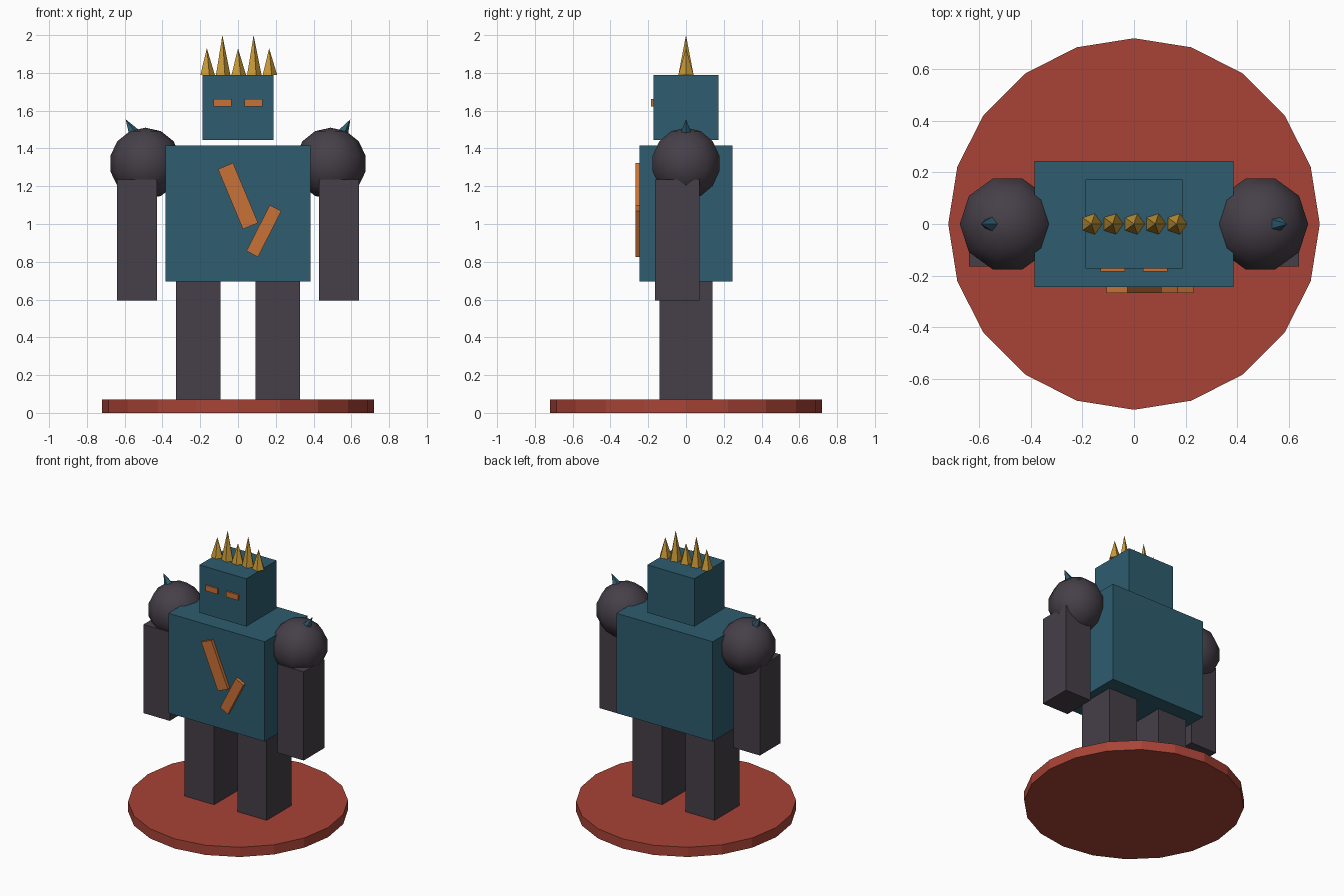
import bpy
import bmesh
from math import sin, cos, pi, radians
from mathutils import Matrix

default = bpy.data.objects.get("Cube")
if default:
    bpy.data.objects.remove(default, do_unlink=True)


def material(name, rgb):
    """Flat material from 0-255 display values, stored as linear."""
    linear = [((c / 255 + 0.055) / 1.055) ** 2.4 for c in rgb] + [1.0]
    mat = bpy.data.materials.new(name)
    mat.use_nodes = True
    mat.diffuse_color = linear
    mat.node_tree.nodes["Principled BSDF"].inputs["Base Color"].default_value = linear
    return mat


teal = material("teal", (46, 92, 110))
charcoal = material("charcoal", (70, 63, 72))
red = material("brick_red", (168, 67, 54))
orange = material("orange", (200, 114, 55))
gold = material("gold", (200, 153, 55))


def finish(name, bm, mat, loc, tilt=0.0):
    bmesh.ops.recalc_face_normals(bm, faces=bm.faces)
    mesh = bpy.data.meshes.new(name)
    bm.to_mesh(mesh)
    bm.free()
    mesh.materials.append(mat)
    obj = bpy.data.objects.new(name, mesh)
    obj.location = loc
    obj.rotation_euler.y = tilt
    bpy.context.collection.objects.link(obj)
    return obj


def box(name, size, loc, mat, tilt=0.0):
    bm = bmesh.new()
    bmesh.ops.create_cube(bm, size=1, matrix=Matrix.Diagonal((*size, 1)))
    return finish(name, bm, mat, loc, tilt)


def revolve(name, profile, sides, loc, mat, tilt=0.0):
    """Turn (radius, height) points about z, first corner on +x."""
    bm = bmesh.new()
    rings = []
    for r, z in profile:
        count = sides if r > 0 else 1
        rings.append([bm.verts.new((r * cos(2 * pi * i / sides), r * sin(2 * pi * i / sides), z))
                      for i in range(count)])
    for low, high in zip(rings, rings[1:]):
        for i in range(sides):
            j = (i + 1) % sides
            corners = [low[i % len(low)], low[j % len(low)],
                       high[j % len(high)], high[i % len(high)]]
            bm.faces.new(list(dict.fromkeys(corners)))
    for ring in (rings[0], rings[-1]):
        if len(ring) > 1:
            bm.faces.new(ring)
    return finish(name, bm, mat, loc, tilt)


# Stand, body and head
revolve("round_base", [(0.72, 0), (0.72, 0.07)], 20, (0, 0, 0), red)
box("torso", (0.77, 0.49, 0.72), (0, 0, 1.055), teal)
box("head", (0.375, 0.346, 0.345), (0, 0, 1.617), teal)

# Limbs, shoulders and eyes on both sides
rings = 7
ball = [(0.19 * sin(pi * k / rings) if 0 < k < rings else 0, -0.19 * cos(pi * k / rings))
        for k in range(rings + 1)]
for side, s in (("left", 1), ("right", -1)):
    box(f"{side}_leg", (0.235, 0.28, 0.63), (s * 0.21, 0, 0.385), charcoal)
    box(f"{side}_arm", (0.21, 0.235, 0.64), (s * 0.535, -0.047, 0.915), charcoal)
    shoulder = revolve(f"{side}_shoulder", ball, 10, (s * 0.49, 0, 1.32), charcoal)
    shoulder.data.shade_smooth()
    revolve(f"{side}_shoulder_spike", [(0.05, 0), (0, 0.13)], 5,
            (s * 0.53, 0, 1.442), teal, s * radians(30))
    box(f"{side}_eye", (0.095, 0.02, 0.04), (s * 0.083, -0.175, 1.642), orange)

# Chest slashes
box("long_chest_slash", (0.087, 0.03, 0.344), (0, -0.253, 1.148), orange, radians(-22.6))
box("short_chest_slash", (0.069, 0.03, 0.273), (0.137, -0.253, 0.963), orange, radians(27))

# Crown spikes, alternating short and tall
for i in range(5):
    height = 0.21 if i % 2 else 0.14
    revolve(f"crown_spike_{i + 1}", [(0.042, 0), (0, height)], 5,
            ((i - 2) * 0.0825, 0, 1.79), gold)
